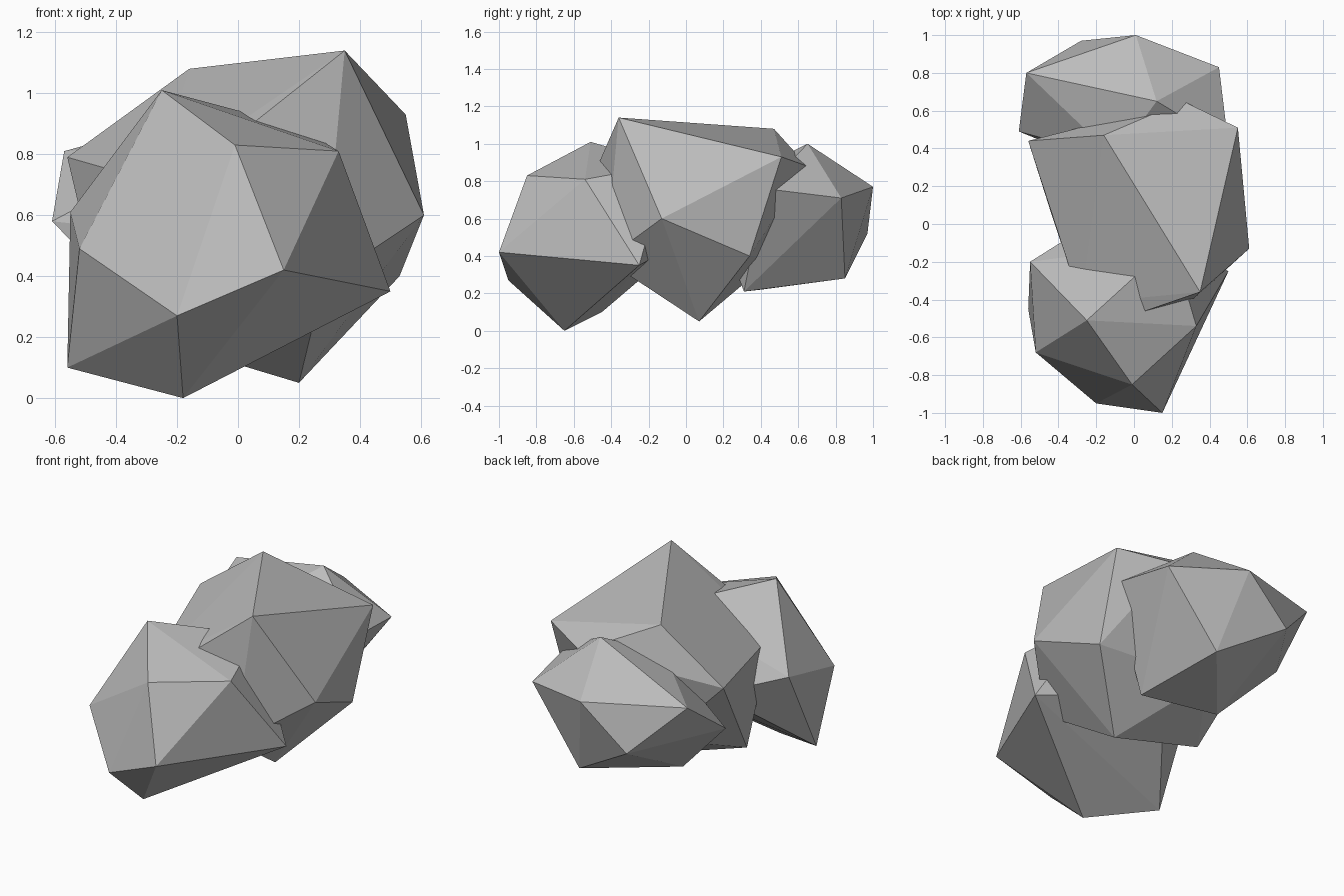
import bpy
import bmesh

cube = bpy.data.objects.get("Cube")
if cube:
    bpy.data.objects.remove(cube, do_unlink=True)

# Plain grey stone
stone = bpy.data.materials.new("grey_stone")
stone.use_nodes = True
colour = (0.5, 0.5, 0.5, 1)
stone.diffuse_color = colour
stone.node_tree.nodes["Principled BSDF"].inputs["Base Color"].default_value = colour


def boulder(name, corners):
    """Faceted rock: the convex skin around a few corner points."""
    bm = bmesh.new()
    for corner in corners:
        bm.verts.new(corner)
    hull = bmesh.ops.convex_hull(bm, input=bm.verts[:])
    loose = set(hull["geom_interior"]) | set(hull["geom_unused"])
    bmesh.ops.delete(bm, geom=[v for v in loose if isinstance(v, bmesh.types.BMVert)],
                     context="VERTS")
    bmesh.ops.recalc_face_normals(bm, faces=bm.faces[:])
    mesh = bpy.data.meshes.new(name)
    bm.to_mesh(mesh)
    bm.free()
    mesh.materials.append(stone)
    rock = bpy.data.objects.new(name, mesh)
    bpy.context.collection.objects.link(rock)
    return rock


# Front rock, leaning on the middle one
boulder("front_rock", [
    (-.25, -.51, 1.01), (-.01, -.85, .83), (.33, -.54, .81),
    (.15, -1, .42), (-.2, -.95, .27), (-.52, -.68, .49),
    (-.56, -.45, .1), (-.18, -.65, 0), (.5, -.25, .35),
    (-.55, -.2, .61), (.2, -.1, .89), (-.2, .02, .5),
])

# Middle rock, the largest
boulder("middle_rock", [
    (.35, -.36, 1.14), (.61, -.13, .6), (.55, .51, .93),
    (-.16, .47, 1.08), (-.56, .44, .79), (.2, .07, .05),
    (.53, .34, .4), (.26, .65, .88), (.06, -.46, .91),
    (-.43, .03, .24), (.28, -.43, .38), (-.28, -.42, .71),
    (-.15, .45, .37),
])

# Back rock, raised off the ground
boulder("back_rock", [
    (.01, 1, .77), (-.57, .8, .81), (-.28, .97, .52),
    (.45, .83, .71), (.12, .65, 1), (-.61, .49, .58),
    (.12, .85, .28), (.21, .31, .21), (-.26, .4, .22),
    (.5, .42, .76), (-.1, .35, .85), (.1, .2, .5),
])
